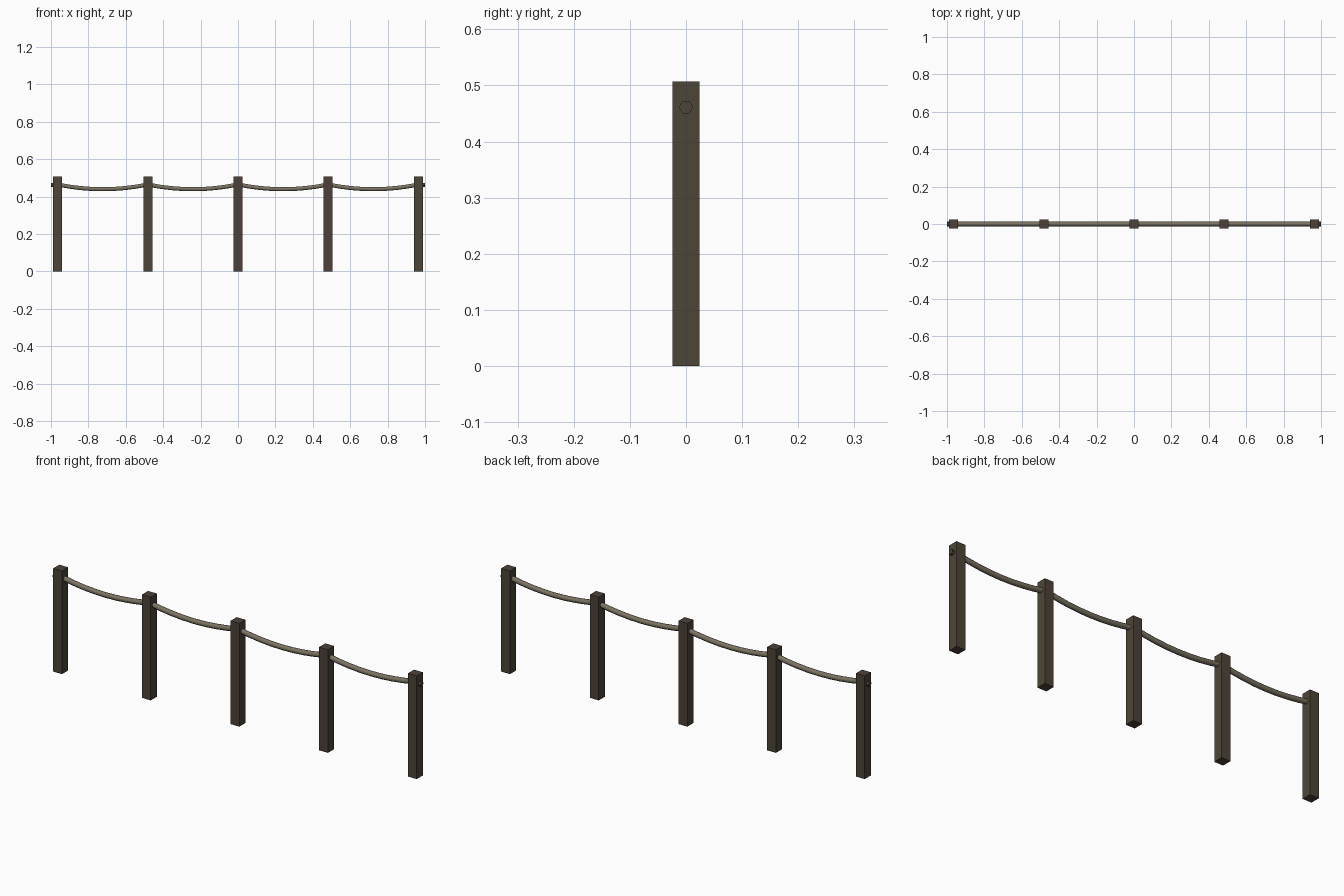
import bpy, bmesh, math
from mathutils import Vector

if "Cube" in bpy.data.objects:
    bpy.data.objects.remove(bpy.data.objects["Cube"])

POST_X = [-0.964, -0.482, 0.0, 0.482, 0.964]
W, H = 0.048, 0.507          # post width and height
ROPE_Z, SAG, R = 0.461, 0.022, 0.0125
STEPS = 8                    # rope pieces per span


def material(name, rgb):
    m = bpy.data.materials.new(name)
    m.diffuse_color = (*rgb, 1)
    m.use_nodes = True
    m.node_tree.nodes["Principled BSDF"].inputs["Base Color"].default_value = m.diffuse_color
    return m


olive = material("olive brown wood", (0.075, 0.060, 0.039))
brown = material("warm brown wood", (0.075, 0.053, 0.040))
rope_mat = material("tan rope", (0.20, 0.17, 0.12))


def finish(name, bm, mats):
    bmesh.ops.recalc_face_normals(bm, faces=bm.faces[:])
    me = bpy.data.meshes.new(name)
    bm.to_mesh(me)
    bm.free()
    for m in mats:
        me.materials.append(m)
    ob = bpy.data.objects.new(name, me)
    bpy.context.collection.objects.link(ob)
    return ob


def tube(name, pts, mats, smooth):
    """Six-sided tube along points in the xz plane, capped at both ends."""
    bm = bmesh.new()
    rings = []
    for i, p in enumerate(pts):
        t = (pts[min(i + 1, len(pts) - 1)] - pts[max(i - 1, 0)]).normalized()
        up = Vector((-t.z, 0, t.x))
        rings.append([bm.verts.new(p + R * (math.cos(k * math.pi / 3) * Vector((0, 1, 0))
                                            + math.sin(k * math.pi / 3) * up)) for k in range(6)])
    for a, b in zip(rings, rings[1:]):
        for k in range(6):
            f = bm.faces.new((a[k], a[(k + 1) % 6], b[(k + 1) % 6], b[k]))
            f.smooth = smooth
    bm.faces.new(rings[0])
    bm.faces.new(rings[-1])
    return finish(name, bm, mats)


# Square posts: front faces alternate slightly in wood tone, sides are olive
for i, x in enumerate(POST_X):
    bm = bmesh.new()
    bmesh.ops.create_cube(bm, size=1)
    for v in bm.verts:
        v.co = Vector((x + v.co.x * W, v.co.y * W, (v.co.z + 0.5) * H))
    for f in bm.faces:
        n = f.normal if f.normal.length else Vector((0, 0, 1))
        f.normal_update()
        side = abs(f.normal.x) > 0.5
        f.material_index = 0 if side or (i in (0, 1, 4) and abs(f.normal.z) < 0.5) else 1
    finish(f"post_{i + 1}", bm, [olive, brown])

# Sagging rope spans between neighbouring posts
for i, (x0, x1) in enumerate(zip(POST_X, POST_X[1:])):
    pts = []
    for s in range(STEPS + 1):
        u = s / STEPS
        pts.append(Vector((x0 + (x1 - x0) * u, 0, ROPE_Z + 0.003 - 4 * (SAG + 0.003) * 1.0 * u * (1 - u))))
    tube(f"rope_span_{i + 1}", pts, [rope_mat], True)

# Dark rope ends poking out of the outer posts
for side, label in ((-1, "left"), (1, "right")):
    tube(f"rope_end_{label}", [Vector((side * 0.97, 0, ROPE_Z)), Vector((side * 1.0, 0, ROPE_Z))],
         [olive], False)
